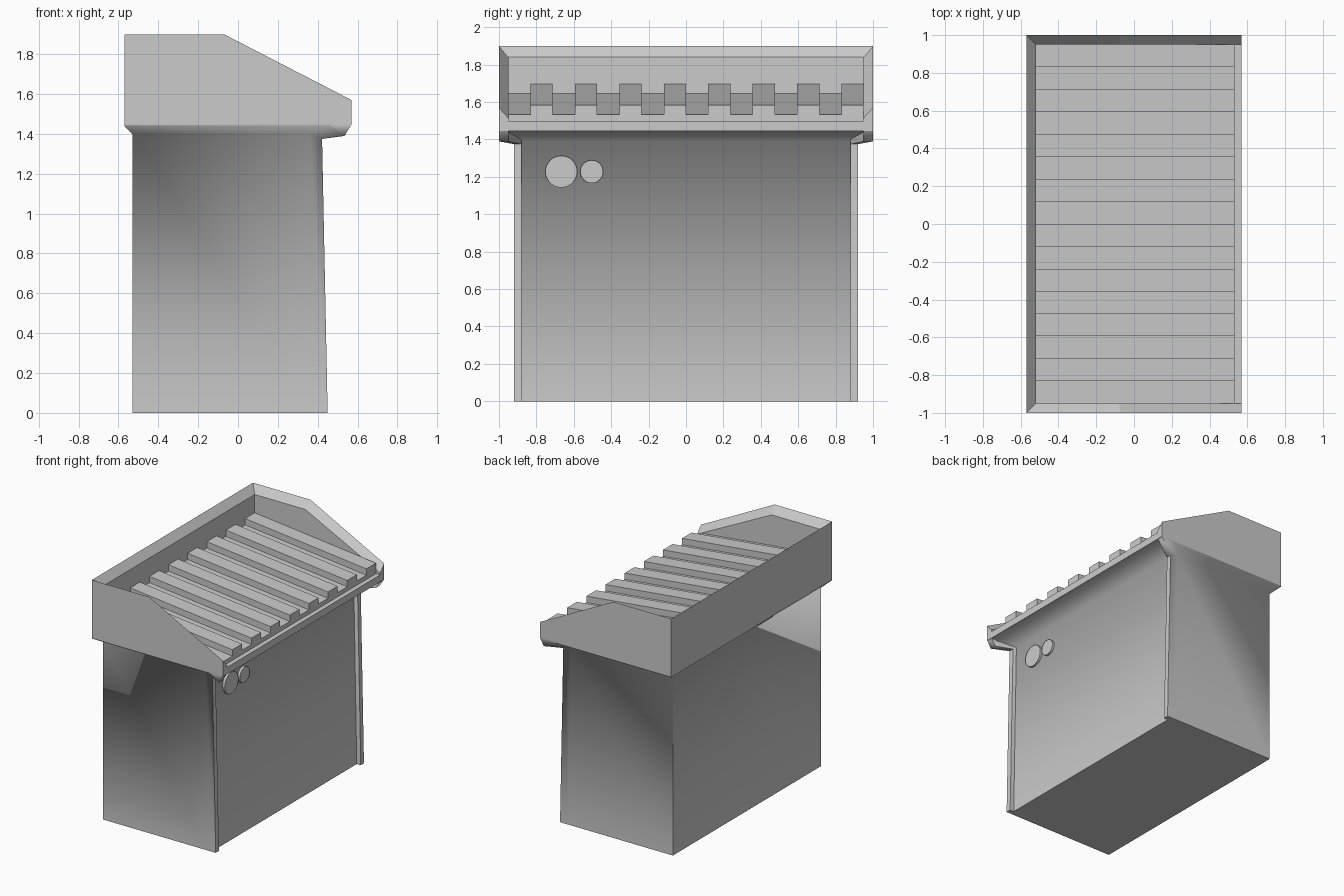
import bpy, bmesh, math
from mathutils import Matrix

if "Cube" in bpy.data.objects:
    bpy.data.objects.remove(bpy.data.objects["Cube"])


def make_object(name, verts, faces):
    mesh = bpy.data.meshes.new(name)
    bm = bmesh.new()
    vs = [bm.verts.new(v) for v in verts]
    for f in faces:
        bm.faces.new([vs[i] for i in f])
    bmesh.ops.recalc_face_normals(bm, faces=bm.faces)
    bm.to_mesh(mesh)
    bm.free()
    ob = bpy.data.objects.new(name, mesh)
    bpy.context.collection.objects.link(ob)
    return ob


def loft(name, rings):
    """Skin closed rings of equal length and cap both ends."""
    n = len(rings[0])
    verts = [p for r in rings for p in r]
    faces = [(k * n + i, k * n + (i + 1) % n, (k + 1) * n + (i + 1) % n, (k + 1) * n + i)
             for k in range(len(rings) - 1) for i in range(n)]
    faces += [tuple(range(n)), tuple(range(len(verts) - n, len(verts)))]
    return make_object(name, verts, faces)


# Cabinet: half sections running back -> side -> flange -> recessed panel
halves = [
    [(-.53, .92, 0), (.38, .92, 0), (.45, .92, 0), (.45, .88, 0), (.415, .88, 0)],
    [(-.53, .92, 1.40), (.36, .92, 1.40), (.422, .92, 1.375), (.422, .88, 1.375), (.39, .88, 1.40)],
    [(-.57, 1, 1.44), (.45, 1, 1.44), (.535, 1, 1.39), (.535, .95, 1.39), (.52, .95, 1.44)],
    [(-.57, 1, 1.45), (.47, 1, 1.45), (.57, 1, 1.45), (.57, .95, 1.45), (.565, .95, 1.45)],
]
rings = [h + [(x, -y, z) for x, y, z in reversed(h)] for h in halves]
cabinet = loft("cabinet", rings)
bpy.context.view_layer.objects.active = cabinet
cabinet.select_set(True)
bpy.ops.object.shade_smooth_by_angle(angle=math.radians(75))

# Parapet side walls with a rim sloping inward
outer = [(-.57, 1.44), (-.57, 1.9), (-.07, 1.9), (.57, 1.57), (.57, 1.445)]
inner = [(-.52, 1.44), (-.52, 1.84), (-.08, 1.84), (.57, 1.515), (.57, 1.445)]
for side, s in (("near", -1), ("far", 1)):
    loft("parapet_wall_" + side, [[(x, s, z) for x, z in outer],
                                  [(x, .95 * s, z) for x, z in inner]])

# Parapet back wall, mitred into the side walls
loft("parapet_wall_back", [
    [(-.57, s, 1.44), (-.57, s, 1.9), (-.52, .95 * s, 1.84), (-.52, .95 * s, 1.44)]
    for s in (-1, 1)])

# Eave ledge along the front
loft("eave_ledge", [[(.45, y, 1.445), (.57, y, 1.445), (.57, y, 1.5), (.45, y, 1.5)]
                    for y in (-.95, .95)])

# Corrugated sloping roof: square wave profile extruded down the slope
STRIPS = 16
w = 1.9 / STRIPS
wave = []
for i in range(STRIPS):
    h = .05 if i % 2 else 0
    wave += [(-.95 + i * w, h), (-.95 + (i + 1) * w, h)]
loft("corrugated_roof", [
    [(x, y, z + h) for y, h in wave] + [(x, .95, 1.46), (x, -.95, 1.46)]
    for x, z in ((-.525, 1.647), (.533, 1.533))])

# Two round discs on the recessed panel
for name, y, r in (("large_disc", -.667, .085), ("small_disc", -.504, .061)):
    tilt = Matrix.Rotation(math.radians(90), 4, 'Y')
    bpy.ops.mesh.primitive_cylinder_add(vertices=32, radius=r, depth=.03, location=(.396, y, 1.228),
                                        rotation=tilt.to_euler())
    bpy.context.object.name = name
    bpy.ops.object.shade_smooth_by_angle(angle=math.radians(30))
